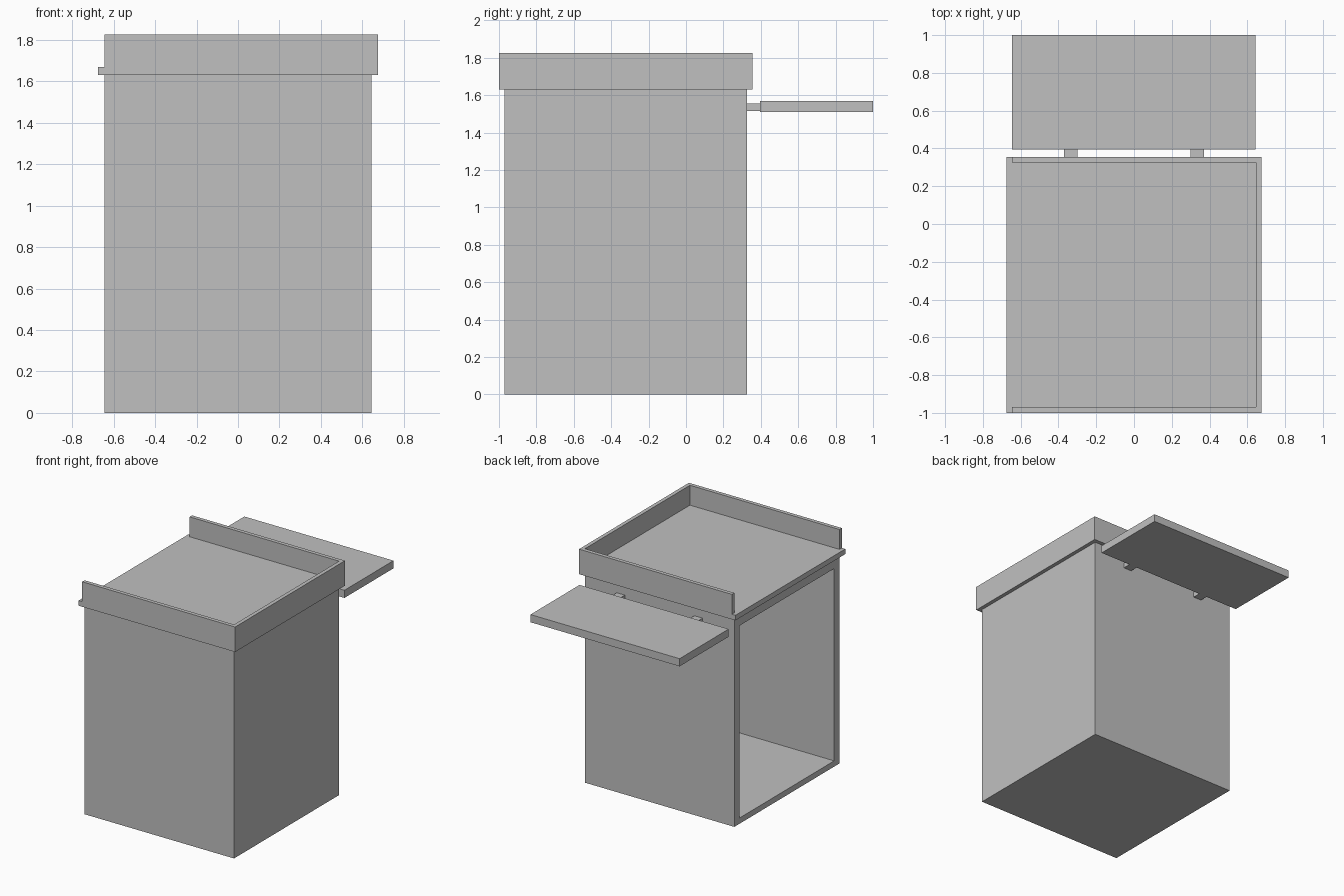
import bpy

old = bpy.data.objects.get("Cube")
if old:
    bpy.data.objects.remove(old, do_unlink=True)

# One plain grey for the whole cabinet
GREY = (0.53, 0.53, 0.53, 1)
grey = bpy.data.materials.new("plain grey")
grey.use_nodes = True
grey.diffuse_color = GREY
grey.node_tree.nodes["Principled BSDF"].inputs["Base Color"].default_value = GREY


def box(name, x, y, z):
    """Axis-aligned box from (low, high) pairs."""
    bpy.ops.mesh.primitive_cube_add(size=1)
    ob = bpy.context.object
    ob.name = name
    ob.location = [(lo + hi) / 2 for lo, hi in (x, y, z)]
    ob.scale = [hi - lo for lo, hi in (x, y, z)]
    bpy.ops.object.transform_apply(location=True, rotation=False, scale=True)
    ob.data.materials.append(grey)
    return ob


SIDE, FRONT, BACK, TOP = 0.645, -0.97, 0.325, 1.63
WALL, LIP = 0.065, 0.03

# Hollow cabinet, open on the -x side
body = box("cabinet_body", (-SIDE, SIDE), (FRONT, BACK), (0, TOP))
cutter = box("cabinet_cutter", (-SIDE - 0.2, SIDE - WALL),
             (FRONT + WALL, BACK - WALL), (0.045, 1.545))
cut = body.modifiers.new("hollow", "BOOLEAN")
cut.operation = "DIFFERENCE"
cut.solver = "EXACT"
cut.object = cutter
bpy.context.view_layer.objects.active = body
bpy.ops.object.modifier_apply(modifier=cut.name)
bpy.data.objects.remove(cutter, do_unlink=True)

# Overhanging tray with a rim on three sides
outer, tray_front, tray_back = SIDE + LIP, FRONT - LIP, BACK + LIP
base_top, rim_top = TOP + 0.04, 1.825
tray = box("top_tray", (-outer, outer), (tray_front, tray_back), (TOP, rim_top))
pocket = box("tray_cutter", (-SIDE - 0.2, outer - LIP),
             (tray_front + LIP, tray_back - LIP), (base_top, rim_top + 0.1))
notch = box("tray_end_cutter", (-SIDE - 0.2, -SIDE),
            (tray_front - 0.1, tray_back + 0.1), (base_top, rim_top + 0.1))
for tool in (pocket, notch):
    cut = tray.modifiers.new("cut", "BOOLEAN")
    cut.operation = "DIFFERENCE"
    cut.solver = "EXACT"
    cut.object = tool
    bpy.context.view_layer.objects.active = tray
    bpy.ops.object.modifier_apply(modifier=cut.name)
    bpy.data.objects.remove(tool, do_unlink=True)

# Rear shelf carried on two brackets
box("rear_shelf", (-SIDE, SIDE - 0.003), (0.395, 1.0), (1.51, 1.57))
for side, cx in (("right", -0.335), ("left", 0.335)):
    box(side + "_shelf_bracket", (cx - 0.035, cx + 0.035), (BACK, 0.395), (1.515, 1.555))
